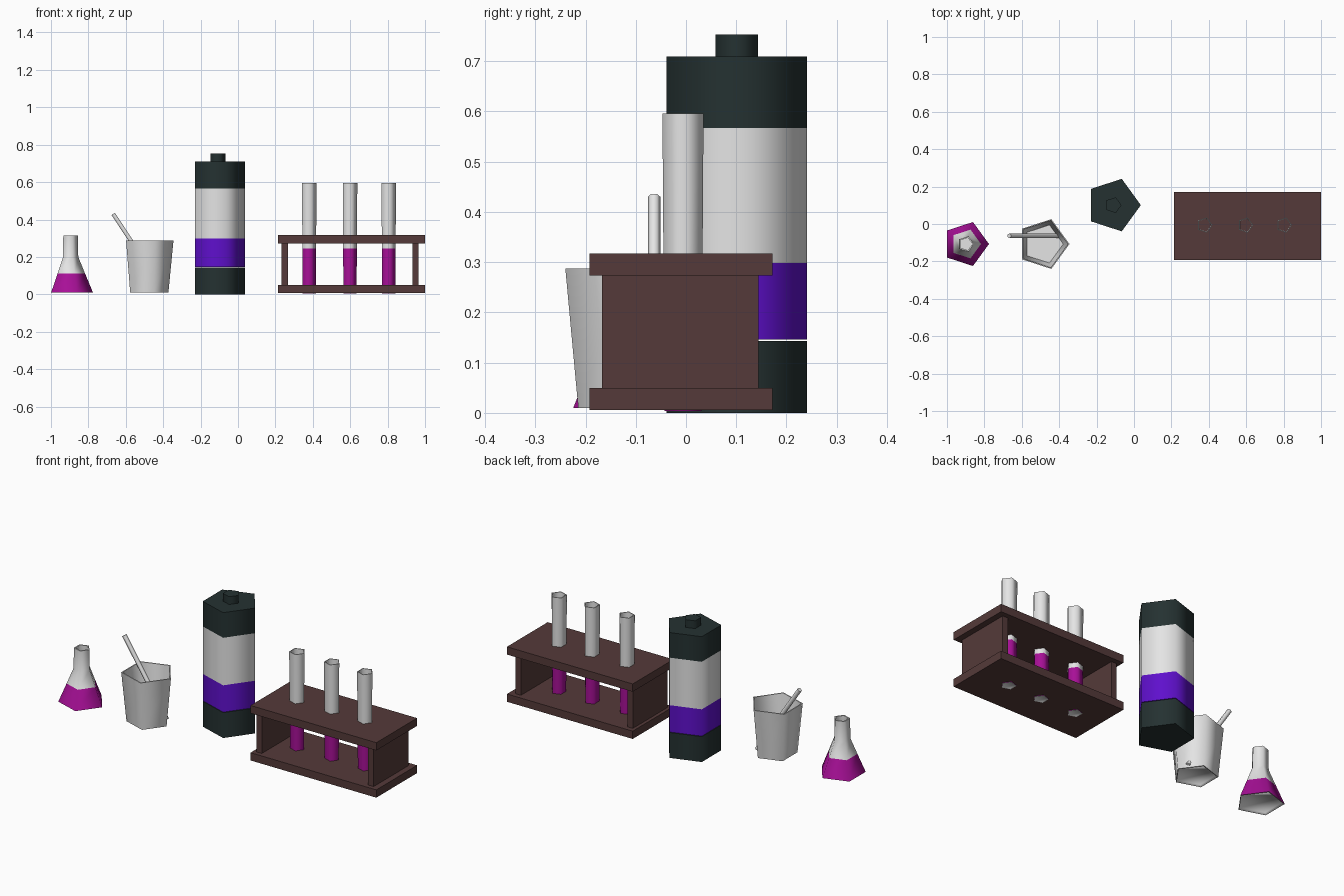
import bpy, bmesh, math
from mathutils import Vector

if "Cube" in bpy.data.objects:
    bpy.data.objects.remove(bpy.data.objects["Cube"])

def mat(name, rgb):
    m = bpy.data.materials.new(name)
    m.diffuse_color = (*rgb, 1)
    m.use_nodes = True
    m.node_tree.nodes["Principled BSDF"].inputs["Base Color"].default_value = m.diffuse_color
    return m

GLASS = mat("pale_glass", (0.78, 0.78, 0.78))
MAGENTA = mat("magenta_liquid", (0.39, 0.005, 0.31))
PURPLE = mat("purple_liquid", (0.115, 0.005, 0.61))
DARK = mat("dark_casing", (0.018, 0.031, 0.031))
BROWN = mat("brown_wood", (0.089, 0.042, 0.041))

def finish(bm, name, mats, smooth=False):
    me = bpy.data.meshes.new(name)
    bm.to_mesh(me)
    bm.free()
    for m in mats:
        me.materials.append(m)
    ob = bpy.data.objects.new(name, me)
    bpy.context.collection.objects.link(ob)
    if smooth:  # five-sided walls are shaded round, caps stay sharp
        bpy.ops.object.select_all(action='DESELECT')
        ob.select_set(True)
        bpy.context.view_layer.objects.active = ob
        bpy.ops.object.shade_smooth_by_angle(angle=math.radians(80))
    return ob

def lathe(name, x, y, profile, mats, segs, sides=5):
    """Sweep (radius, z) profile around five sides; segs = material slot per segment.
    Going up the outside gives outward normals; radius 0 closes an end."""
    bm = bmesh.new()
    rings = []
    for r, z in profile:
        rings.append([bm.verts.new((x + r * math.cos(i * math.tau / sides),
                                    y + r * math.sin(i * math.tau / sides), z))
                      for i in range(sides)] if r else [])
    for a, b, s in zip(rings, rings[1:], segs):
        if not a:
            faces = [b[::-1]]
        elif not b:
            faces = [a]
        else:
            faces = [(a[i - 1], a[i], b[i], b[i - 1]) for i in range(sides)]
        for f in faces:
            bm.faces.new(f).material_index = s
    return finish(bm, name, mats, True)

def box(name, x0, x1, y0, y1, z0, z1, m):
    bm = bmesh.new()
    bmesh.ops.create_cube(bm, size=1)
    for v in bm.verts:
        v.co = Vector(((x0 + x1) / 2 + v.co.x * (x1 - x0),
                       (y0 + y1) / 2 + v.co.y * (y1 - y0),
                       (z0 + z1) / 2 + v.co.z * (z1 - z0)))
    return finish(bm, name, [m])

# Conical flask: liquid band, glass shoulder, hollow neck, recessed floor
lathe("flask", -0.899, -0.107,
      [(0, 0.02), (0.115, 0.02), (0.118, 0.01), (0.1235, 0.01), (0.081, 0.112), (0.045, 0.2),
       (0.0435, 0.314), (0.035, 0.314), (0.036, 0.2), (0.112, 0.024), (0, 0.024)],
      [GLASS, MAGENTA], [0, 0, 0, 1, 0, 0, 0, 0, 0, 0])

# Beaker: tapered, thin-walled open cup
lathe("beaker", -0.485, -0.107,
      [(0, 0.02), (0.105, 0.02), (0.108, 0.01), (0.113, 0.01), (0.14, 0.287),
       (0.133, 0.287), (0.107, 0.024), (0, 0.024)],
      [GLASS], [0] * 7)

# Stirring rod leaning in the beaker, its tip just through the wall
top, low = Vector((-0.667, -0.0635, 0.43)), Vector((-0.401, -0.0635, 0.024))
rod = lathe("stirring_rod", 0, 0, [(0, 0), (0.0125, 0), (0.0125, 1), (0, 1)],
            [GLASS], [0] * 3, sides=6)
rod.location = low
rod.scale = (1, 1, (top - low).length)
rod.rotation_euler = (top - low).to_track_quat('Z', 'Y').to_euler()

# Tall canister: dark base, hairline gap, liquid, glass, dark cap and knob
CX, CY, R = -0.111, 0.101, 0.1475
lathe("canister_base", CX, CY, [(0, 0), (R, 0), (R, 0.1435), (0, 0.1435)], [DARK], [0] * 3)
lathe("canister_body", CX, CY,
      [(0, 0.1465), (R, 0.1465), (R, 0.298), (R, 0.567), (R, 0.709), (0, 0.709)],
      [DARK, GLASS, PURPLE], [2, 2, 1, 0, 0])
lathe("canister_knob", CX, CY, [(0, 0.705), (0.044, 0.705), (0.044, 0.753), (0, 0.753)],
      [DARK], [0] * 3)

# Rack: two shelves and two end walls
for name, z0, z1 in (("rack_base", 0.006, 0.05), ("rack_top", 0.273, 0.317)):
    box(name, 0.213, 1.0, -0.192, 0.172, z0, z1, BROWN)
for i, x in enumerate((0.249, 0.949)):
    box(f"rack_wall_{i + 1}", x - 0.017, x + 0.017, -0.167, 0.144, 0.02, 0.29, BROWN)

# Test tubes: hollow all the way down, the shelves passing through them
for i, x in enumerate((0.377, 0.595, 0.802)):
    lathe(f"test_tube_{i + 1}", x, -0.006,
          [(0, 0.0055), (0.034, 0.0055), (0.036, 0.004), (0.039, 0.004), (0.0405, 0.246),
           (0.043, 0.596), (0.038, 0.596), (0.035, 0.01), (0, 0.01)],
          [GLASS, MAGENTA], [0, 0, 0, 1, 0, 0, 0, 0])
